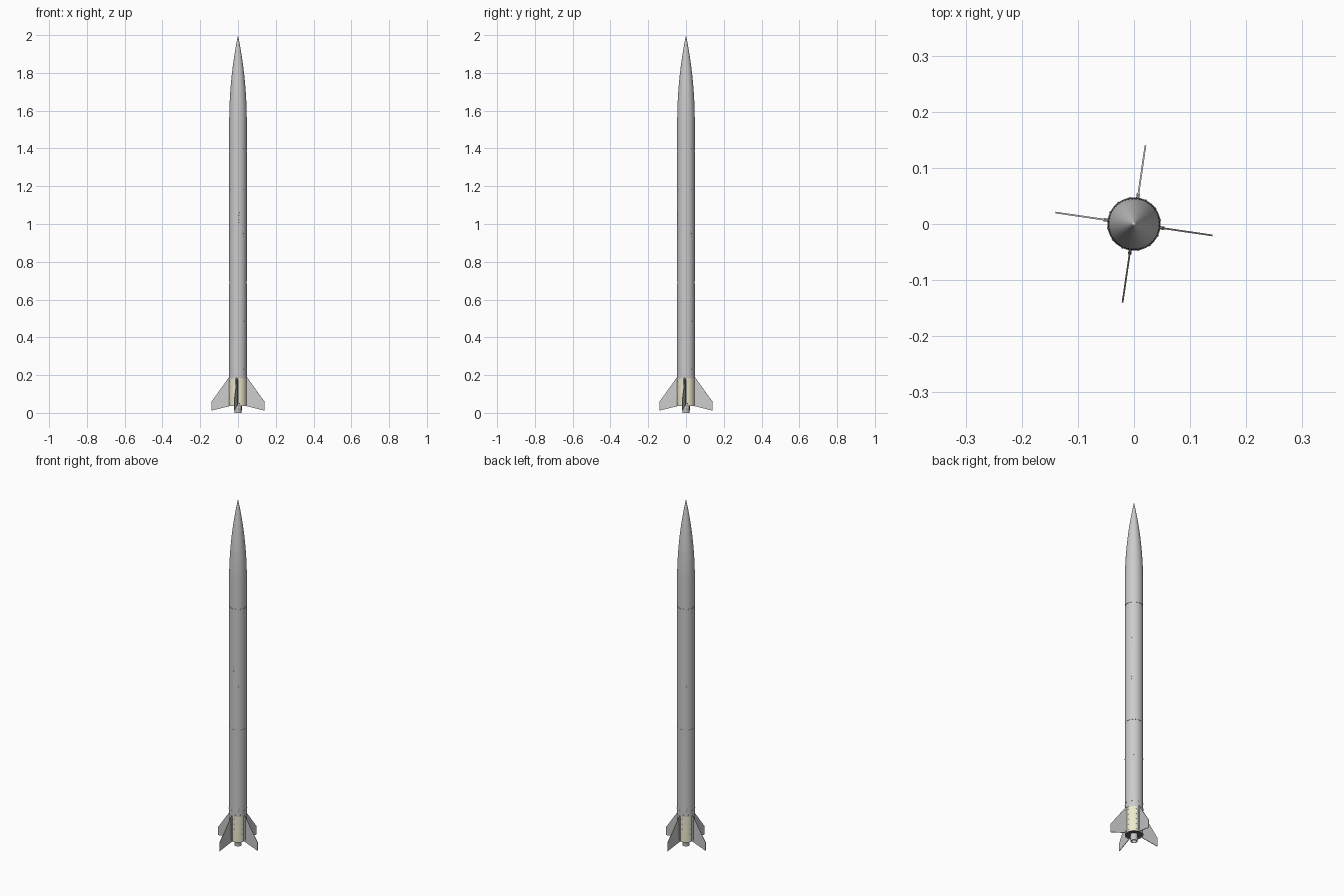
import bpy, bmesh
from math import sin, cos, pi, radians, sqrt
from mathutils import Matrix, Vector

if "Cube" in bpy.data.objects:
    bpy.data.objects.remove(bpy.data.objects["Cube"])

R = 0.0465
FIN_ANGLES = [-8.3 + 90 * k for k in range(4)]
PANEL_ANGLES = [a + 45 for a in FIN_ANGLES]


def material(name, rgb):
    m = bpy.data.materials.new(name)
    m.diffuse_color = (*rgb, 1)
    m.use_nodes = True
    m.node_tree.nodes["Principled BSDF"].inputs["Base Color"].default_value = m.diffuse_color
    return m


cream = material("cream", (0.85, 0.82, 0.62))
white = material("white", (0.9, 0.9, 0.9))
dark = material("dark", (0.12, 0.12, 0.12))


def finish(name, bm, mat=None, smooth=True):
    bmesh.ops.recalc_face_normals(bm, faces=bm.faces)
    me = bpy.data.meshes.new(name)
    bm.to_mesh(me)
    bm.free()
    ob = bpy.data.objects.new(name, me)
    bpy.context.collection.objects.link(ob)
    if mat:
        me.materials.append(mat)
    if smooth:
        bpy.ops.object.select_all(action='DESELECT')
        ob.select_set(True)
        bpy.context.view_layer.objects.active = ob
        bpy.ops.object.shade_smooth_by_angle(angle=radians(30))
    return ob


def lathe(name, profile, mat=None, start=0, sweep=360, steps=64, closed=True):
    """Revolve a (radius, z) profile; partial sweeps get end caps."""
    bm = bmesh.new()
    full = sweep == 360
    cols = []
    for i in range(steps if full else steps + 1):
        a = radians(start + sweep * i / steps)
        cols.append([bm.verts.new((r * cos(a), r * sin(a), z)) for r, z in profile])
    n = len(profile)
    for i in range(steps):
        c, d = cols[i], cols[(i + 1) % len(cols)]
        for j in range(n if closed else n - 1):
            k = (j + 1) % n
            bm.faces.new((c[j], d[j], d[k], c[k]))
    if not full:
        bm.faces.new(cols[0])
        bm.faces.new(cols[-1])
    bmesh.ops.remove_doubles(bm, verts=bm.verts, dist=1e-6)
    return finish(name, bm, mat)


def tube(name, r0, r1, z0, z1, mat=None, **kw):
    return lathe(name, [(r0, z0), (r1, z0), (r1, z1), (r0, z1)], mat, **kw)


def studs(name, places, radius=0.0025, height=0.0015, mat=None):
    """Round screw heads at (angle, z) places on the body skin."""
    bm = bmesh.new()
    for ang, z in places:
        a = radians(ang)
        out = Vector((cos(a), sin(a), 0))
        m = Matrix.Translation(out * R + Vector((0, 0, z))) @ out.to_track_quat('Z', 'Y').to_matrix().to_4x4()
        bmesh.ops.create_cone(bm, cap_ends=True, segments=12, radius1=radius,
                              radius2=radius * 0.7, depth=height * 2, matrix=m)
    return finish(name, bm, mat)


# Ogive nose cone with its straight shoulder
L, z_base, z_low = 0.46, 1.54, 1.387
rho = (R * R + L * L) / (2 * R)
nose = [(R - 0.003, z_low), (R, z_low)]
for i in range(25):
    x = L * i / 24
    nose.append((max(sqrt(rho * rho - x * x) + R - rho, 0), z_base + x))
lathe("nose_cone", nose, closed=False)

# Body tubes and the joints between them
tube("upper_body_tube", R - 0.003, R, 0.695, 1.383)
tube("lower_body_tube", R - 0.003, R, 0.187, 0.686)
tube("nose_coupler", R - 0.006, R - 0.0015, 1.34, 1.43, white)
tube("body_coupler", R - 0.006, R - 0.001, 0.62, 0.76, white)

# Fin section: collar, inner rings and four curved panels
tube("fin_collar", R - 0.003, R + 0.001, 0.183, 0.193)
for name, z in (("lower_centering_ring", 0.04), ("upper_centering_ring", 0.178)):
    tube(name, 0.018, R - 0.003, z, z + 0.006, dark)
for i, a in enumerate(PANEL_ANGLES):
    tube(f"fin_panel_{i + 1}", R - 0.002, R + 0.0005, 0.036, 0.183, cream,
         start=a - 38, sweep=76, steps=16)

# Motor tube with nozzle
tube("motor_tube", 0.0165, 0.019, 0.022, 0.3)
lathe("motor_nozzle", [(0, 0.022), (0.007, 0.022), (0.0145, 0.0), (0.018, 0.0),
                       (0.018, 0.02), (0.0195, 0.023), (0.0195, 0.03), (0, 0.03)], closed=False)


def plate(name, outline, thick, ang, mat=None):
    """Flat radial plate from a (radius, z) outline."""
    bm = bmesh.new()
    f = bm.faces.new([bm.verts.new((r, -thick / 2, z)) for r, z in outline])
    ext = bmesh.ops.extrude_face_region(bm, geom=[f])
    bmesh.ops.translate(bm, vec=(0, thick, 0),
                        verts=[v for v in ext["geom"] if isinstance(v, bmesh.types.BMVert)])
    bmesh.ops.rotate(bm, verts=bm.verts, cent=(0, 0, 0), matrix=Matrix.Rotation(radians(ang), 3, 'Z'))
    return finish(name, bm, mat, smooth=False)


# Swept fins and their root brackets
for i, a in enumerate(FIN_ANGLES):
    plate(f"fin_{i + 1}", [(0.019, 0.178), (0.044, 0.19), (0.049, 0.187), (0.1415, 0.06),
                           (0.1415, 0.012), (0.046, 0.036), (0.019, 0.046)], 0.003, a)
    plate(f"fin_bracket_{i + 1}", [(0.04, 0.18), (0.05, 0.178), (0.0545, 0.165),
                                   (0.0545, 0.045), (0.04, 0.04)], 0.006, a)

# Screws along the panel edges
studs("panel_screws", [(p + s, 0.05 + 0.0295 * k) for p in PANEL_ANGLES
                       for s in (-27, 27) for k in range(5)], 0.0028, 0.002)
# Screws around the body, including the collar row
studs("body_screws", [(p + s, z) for p in PANEL_ANGLES
                      for s, z in ((0, 1.18), (0, 1.15), (0, 0.95), (0, 0.935), (10, 0.485), (6, 0.23))],
      0.0022, 0.001, dark)
studs("collar_screws", [(p + s, 0.215) for p in PANEL_ANGLES for s in (-45, 0)], 0.0028, 0.002)
studs("nose_rivets", [(p, 1.4) for p in PANEL_ANGLES], 0.002, 0.001)
# Row of vent holes on the front
studs("front_vent_holes", [(-83, 1.01 + 0.012 * k) for k in range(5)], 0.0022, 0.0004, dark)
